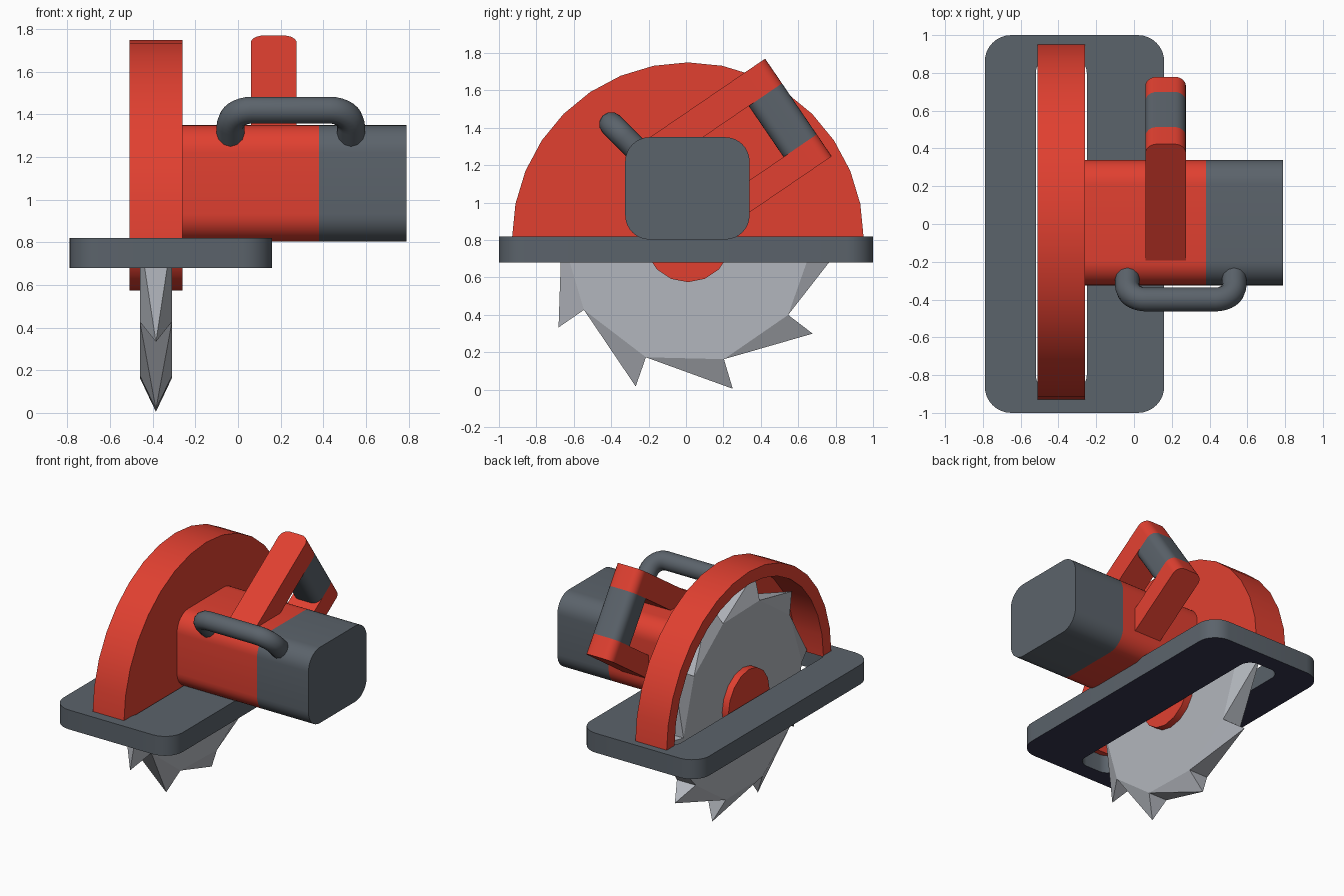
import bpy, bmesh, math
from mathutils import Vector

if "Cube" in bpy.data.objects:
    bpy.data.objects.remove(bpy.data.objects["Cube"])


def material(name, rgb):
    m = bpy.data.materials.new(name)
    m.diffuse_color = (*rgb, 1)
    m.use_nodes = True
    m.node_tree.nodes["Principled BSDF"].inputs["Base Color"].default_value = m.diffuse_color
    return m


RED = material("red_casing", (0.75, 0.051, 0.03))
GREY = material("dark_grey", (0.105, 0.125, 0.147))
STEEL = material("steel", (0.45, 0.47, 0.51))
NAVY = material("dark_underside", (0.035, 0.035, 0.075))

CY, CZ = 0.01, 0.81          # blade axis


def finish(name, bm, mats, smooth=True):
    bmesh.ops.recalc_face_normals(bm, faces=bm.faces)
    me = bpy.data.meshes.new(name)
    bm.to_mesh(me)
    bm.free()
    for m in mats:
        me.materials.append(m)
    if smooth:
        me.shade_smooth()
        me.set_sharp_from_angle(angle=math.radians(32))
    ob = bpy.data.objects.new(name, me)
    bpy.context.collection.objects.link(ob)
    return ob


def arc(cu, cv, r, a0, a1, n):
    return [(cu + r * math.cos(math.radians(a0 + (a1 - a0) * i / n)),
             cv + r * math.sin(math.radians(a0 + (a1 - a0) * i / n))) for i in range(n + 1)]


def rounded_rect(u0, u1, v0, v1, r, n=8):
    return (arc(u1 - r, v1 - r, r, 0, 90, n) + arc(u0 + r, v1 - r, r, 90, 180, n)
            + arc(u0 + r, v0 + r, r, 180, 270, n) + arc(u1 - r, v0 + r, r, 270, 360, n))


def along_x(u, v, h):
    return Vector((h, u, v))


def prism(name, pts, h0, h1, mat, place=along_x):
    bm = bmesh.new()
    a = [bm.verts.new(place(u, v, h0)) for u, v in pts]
    b = [bm.verts.new(place(u, v, h1)) for u, v in pts]
    bm.faces.new(a)
    bm.faces.new(b)
    for i in range(len(pts)):
        j = (i + 1) % len(pts)
        bm.faces.new((a[i], a[j], b[j], b[i]))
    return finish(name, bm, [mat])


# Base plate with a rounded slot for the blade
outer = rounded_rect(-0.79, 0.16, -1, 1, 0.14)
slot = rounded_rect(-0.52, -0.25, -0.88, 0.88, 0.08)
bm = bmesh.new()
rings = [[bm.verts.new((x, y, z)) for x, y in pts]
         for pts, z in ((outer, 0.68), (outer, 0.82), (slot, 0.82), (slot, 0.68))]
for k in range(4):
    p, q = rings[k], rings[(k + 1) % 4]
    for i in range(len(p)):
        j = (i + 1) % len(p)
        f = bm.faces.new((p[i], p[j], q[j], q[i]))
        f.material_index = 1 if k == 3 else 0    # underside
finish("base_plate", bm, [GREY, NAVY])

# Blade guard: open rim on the outside, closed wall towards the motor
prism("guard_rim", arc(CY, CZ, 0.94, 0, 180, 16) + arc(CY, CZ, 0.85, 180, 0, 16),
      -0.51, -0.285, RED)
prism("guard_wall", arc(CY, CZ, 0.94, 0, 180, 16), -0.285, -0.26, RED)

# Blade hub
prism("blade_hub", arc(CY, CZ, 0.235, 0, 360, 16)[:-1], -0.51, -0.26, RED)

# Saw blade: ten-sided disc, each edge drawn out to a raked point
bm = bmesh.new()
TEETH, X0, X1 = 10, -0.46, -0.31


def polar(x, r, k):
    t = math.radians(-91.4 + 18 + 36 * k)
    return bm.verts.new((x, CY + r * math.cos(t), CZ + r * math.sin(t)))


left = [polar(X0, 0.675, k) for k in range(TEETH)]
right = [polar(X1, 0.675, k) for k in range(TEETH)]
bm.faces.new(left)
bm.faces.new(right)
for k in range(TEETH):
    j = (k + 1) % TEETH
    tip = polar((X0 + X1) / 2, 0.84, j)
    loop = (left[k], left[j], right[j], right[k])
    for i in range(4):
        bm.faces.new((loop[i], loop[(i + 1) % 4], tip))
finish("saw_blade", bm, [STEEL], smooth=False)

# Motor housing and end cap
section = rounded_rect(-0.325, 0.34, 0.803, 1.35, 0.13)
prism("motor_housing", section, -0.27, 0.38, RED)
prism("motor_cap", section, 0.38, 0.79, GREY)

# Rear handle: two slanted arms joined by a grip
A = math.radians(34.3)
U = Vector((0, math.cos(A), math.sin(A)))
W = Vector((0, math.sin(A), -math.cos(A)))
TOP = Vector((0, 0.423, 1.77))


def on_handle(x, s, w):
    return Vector((x, 0, 0)) + TOP + U * s + W * w


def arm(length):
    r = 0.06
    return (arc(0.275 - r, -r, r, 0, 90, 6) + arc(0.06 + r, -r, r, 90, 180, 6)
            + [(0.06, -length), (0.275, -length)])


prism("handle_upper_arm", arm(0.78), 0, 0.16, RED, on_handle)
prism("handle_lower_arm", arm(0.60), 0.49, 0.632, RED, on_handle)
prism("handle_grip", rounded_rect(0.06, 0.275, -0.215, 0, 0.06, 6), 0.16, 0.49, GREY, on_handle)

# Front handle: bent tube leaning forward at 45 degrees
B = 0.10
flat = ([(-0.035, -0.23)] + arc(-0.035 + B, -B, B, 180, 90, 8)
        + arc(0.53 - B, -B, B, 90, 0, 8) + [(0.53, -0.23)])
cu = bpy.data.curves.new("front_handle_path", "CURVE")
cu.dimensions = "3D"
cu.bevel_depth = 0.065
cu.bevel_resolution = 4
cu.use_fill_caps = True
sp = cu.splines.new("POLY")
sp.points.add(len(flat) - 1)
for p, (x, d) in zip(sp.points, flat):
    p.co = (x, -0.40 - d * math.sqrt(0.5), 1.42 + d * math.sqrt(0.5), 1)
path = bpy.data.objects.new("front_handle_path", cu)
bpy.context.collection.objects.link(path)
dg = bpy.context.evaluated_depsgraph_get()
tube = bpy.data.meshes.new_from_object(path.evaluated_get(dg))
bm = bmesh.new()
bm.from_mesh(tube)
bmesh.ops.remove_doubles(bm, verts=bm.verts, dist=0.0005)
finish("front_handle", bm, [GREY])
bpy.data.objects.remove(path)
